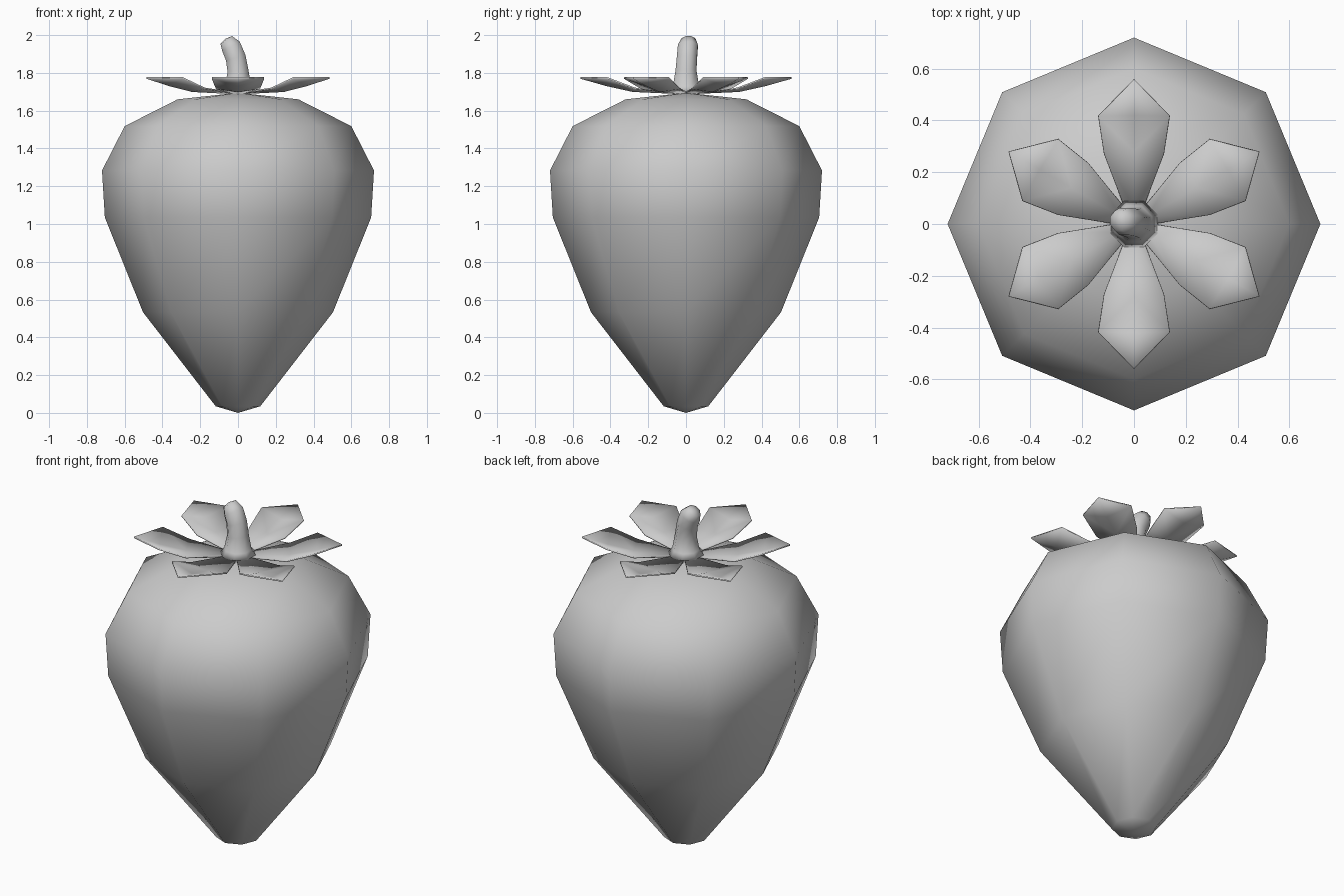
import bpy, math
from mathutils import Vector, Matrix

if "Cube" in bpy.data.objects:
    bpy.data.objects.remove(bpy.data.objects["Cube"])


def make(name, verts, faces, angle=None):
    me = bpy.data.meshes.new(name)
    me.from_pydata([tuple(v) for v in verts], [], faces)
    me.update()
    for p in me.polygons:
        p.use_smooth = True
    ob = bpy.data.objects.new(name, me)
    bpy.context.collection.objects.link(ob)
    return ob


def loft(name, rings, n, phase, bottom, top):
    """Rings are (centre, radius, tilt about y); closed with a pole at each end."""
    verts, faces = [], []
    for c, r, tilt in rings:
        rot = Matrix.Rotation(tilt, 3, 'Y')
        for i in range(n):
            a = phase + 2 * math.pi * i / n
            verts.append(Vector(c) + rot @ Vector((r * math.cos(a), r * math.sin(a), 0)))
    for k in range(len(rings) - 1):
        for i in range(n):
            j = (i + 1) % n
            faces.append((k * n + i, k * n + j, (k + 1) * n + j, (k + 1) * n + i))
    b, t, last = len(verts), len(verts) + 1, (len(rings) - 1) * n
    verts += [Vector(bottom), Vector(top)]
    for i in range(n):
        j = (i + 1) % n
        faces += [(b, j, i), (t, last + i, last + j)]
    return make(name, verts, faces)


# Fruit body: eight-sided smooth revolve
profile = [(0.118, 0.035), (0.503, 0.533), (0.705, 1.035),
           (0.72, 1.283), (0.60, 1.518), (0.32, 1.66)]
loft("fruit_body", [((0, 0, z), r, 0) for r, z in profile], 8, 0,
     (0, 0, 0), (0, 0, 1.695))

# Stem: flared foot, bent towards -x
stem = [((0, 0, 1.70), 0.098, 0), ((0, 0, 1.73), 0.075, 0),
        ((0, 0, 1.81), 0.06, -0.1), ((-0.012, 0.005, 1.88), 0.058, -0.3),
        ((-0.037, 0.01, 1.94), 0.057, -0.5), ((-0.062, 0.013, 1.974), 0.04, -0.6)]
loft("stem", stem, 8, math.pi / 8, (0, 0, 1.69), (-0.067, 0.013, 1.981))

# Leaves: six cupped blades around the stem
spine = [(0.06, 1.697), (0.28, 1.707), (0.42, 1.738), (0.558, 1.777)]
edge = [(0.06, 0.035, 1.70), (0.27, 0.115, 1.722), (0.416, 0.137, 1.777)]
blade = [Vector((r, 0, z)) for r, z in spine]
blade += [Vector((r, w, z)) for r, w, z in edge]
blade += [Vector((r, -w, z)) for r, w, z in edge]
blade_faces = [(0, 1, 5, 4), (1, 2, 6, 5), (2, 3, 6),
               (0, 7, 8, 1), (1, 8, 9, 2), (2, 9, 3)]
for i in range(6):
    rot = Matrix.Rotation(math.radians(30 + 60 * i), 3, 'Z')
    leaf = make(f"leaf_{i + 1}", [rot @ v for v in blade], blade_faces)
    mod = leaf.modifiers.new("thickness", 'SOLIDIFY')
    mod.thickness = 0.008
    bpy.ops.object.select_all(action='DESELECT')
    leaf.select_set(True)
    bpy.context.view_layer.objects.active = leaf
    bpy.ops.object.shade_smooth_by_angle(angle=math.radians(60))
